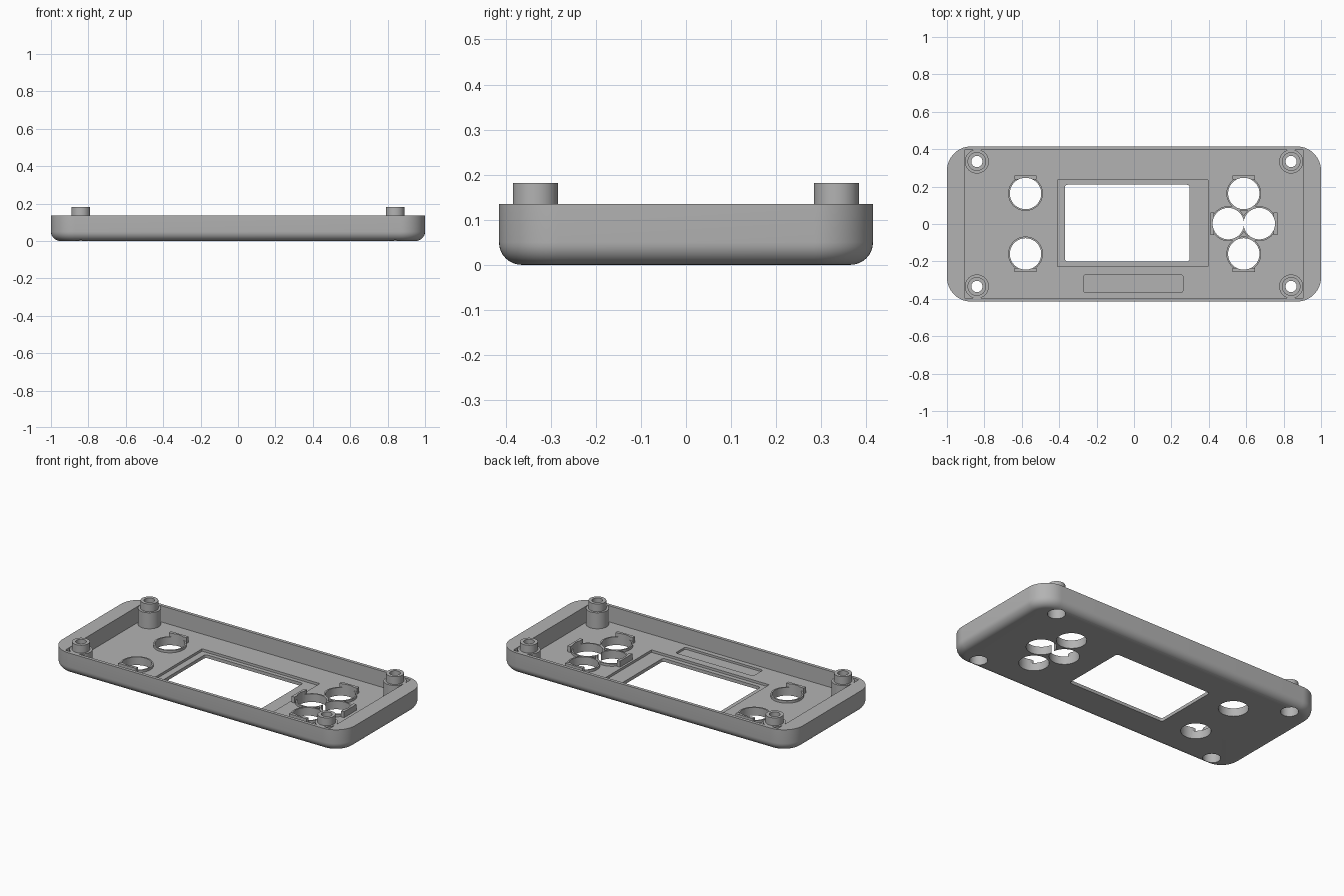
import bpy, bmesh, math

cube = bpy.data.objects.get("Cube")
if cube:
    bpy.data.objects.remove(cube, do_unlink=True)

RIM, FLOOR = 0.135, 0.035

grey = bpy.data.materials.new("plain grey plastic")
grey.use_nodes = True
grey.diffuse_color = (0.45, 0.45, 0.45, 1)
grey.node_tree.nodes["Principled BSDF"].inputs["Base Color"].default_value = (0.45, 0.45, 0.45, 1)


def outline(hx, hy, r, n):
    """Rounded rectangle around the origin, counter-clockwise."""
    pts = []
    for k, (sx, sy) in enumerate(((1, 1), (-1, 1), (-1, -1), (1, -1))):
        for i in range(n + 1):
            a = math.pi / 2 * (k + i / n)
            pts.append((sx * (hx - r) + r * math.cos(a), sy * (hy - r) + r * math.sin(a)))
    return pts


def loft(name, loops):
    """Closed solid through a stack of (points, z) loops."""
    bm = bmesh.new()
    rings = [[bm.verts.new((x, y, z)) for x, y in pts] for pts, z in loops]
    n = len(rings[0])
    for low, high in zip(rings, rings[1:]):
        for i in range(n):
            j = (i + 1) % n
            bm.faces.new((low[i], low[j], high[j], high[i]))
    bm.faces.new(rings[0][::-1])
    bm.faces.new(rings[-1])
    mesh = bpy.data.meshes.new(name)
    bm.to_mesh(mesh)
    bm.free()
    obj = bpy.data.objects.new(name, mesh)
    bpy.context.collection.objects.link(obj)
    mesh.materials.append(grey)
    return obj


def cylinder(name, x, y, r, z0, z1, n=64):
    pts = [(x + r * math.cos(2 * math.pi * i / n), y + r * math.sin(2 * math.pi * i / n))
           for i in range(n)]
    return loft(name, [(pts, z0), (pts, z1)])


def box(name, x0, x1, y0, y1, z0, z1, r=0):
    cx, cy = (x0 + x1) / 2, (y0 + y1) / 2
    hx, hy = (x1 - x0) / 2, (y1 - y0) / 2
    if r:
        pts = [(cx + x, cy + y) for x, y in outline(hx, hy, r, 6)]
    else:
        pts = [(x1, y1), (x0, y1), (x0, y0), (x1, y0)]
    return loft(name, [(pts, z0), (pts, z1)])


def combine(part, operation):
    """Merge a part into the shell, or cut it away."""
    mod = shell.modifiers.new(part.name, "BOOLEAN")
    mod.operation = operation
    mod.solver = "EXACT"
    mod.object = part
    bpy.context.view_layer.objects.active = shell
    bpy.ops.object.modifier_apply(modifier=mod.name)
    bpy.data.objects.remove(part, do_unlink=True)


def add(part):
    combine(part, "UNION")


def cut(part):
    combine(part, "DIFFERENCE")


# Tray with rounded corners and a filleted underside
fillet, steps = 0.05, 8
levels = []
for i in range(steps + 1):
    a = math.pi / 2 * i / steps
    inset = fillet * (1 - math.sin(a))
    levels.append((outline(1 - inset, 0.415 - inset, 0.13 - inset, 14), fillet * (1 - math.cos(a))))
levels.append((outline(1, 0.415, 0.13, 14), RIM))
shell = loft("front_shell", levels)
cut(box("cavity", -0.905, 0.905, -0.395, 0.395, FLOOR, 0.3))

# Screw bosses with narrower pegs above the rim
corners = [(sx * 0.84, sy * 0.334) for sx in (-1, 1) for sy in (-1, 1)]
for x, y in corners:
    add(cylinder("screw_boss", x, y, 0.064, 0.02, RIM - 0.001))
    add(cylinder("boss_peg", x, y, 0.05, 0.1, 0.182))

# Button collars, each with a retaining tab on its outer side
buttons = [(-0.58, 0.163, 0, 1), (-0.58, -0.16, 0, -1),
           (0.587, 0.163, 0, 1), (0.587, -0.16, 0, -1),
           (0.504, 0.002, -1, 0), (0.67, 0.002, 1, 0)]
for x, y, dx, dy in buttons:
    add(cylinder("button_collar", x, y, 0.093, 0.02, FLOOR + 0.015))
for x, y, dx, dy in buttons:
    tx, ty = x + 0.086 * dx, y + 0.086 * dy
    hx, hy = (0.01, 0.06) if dx else (0.06, 0.01)
    add(box("button_tab", tx - hx, tx + hx, ty - hy, ty + hy, 0.022, FLOOR + 0.037))

# Button, screw and screw-head holes
for x, y, dx, dy in buttons:
    cut(cylinder("button_hole", x, y, 0.084, -0.1, 0.3))
for x, y in corners:
    cut(cylinder("screw_hole", x, y, 0.03, -0.1, 0.3, 48))
    cut(cylinder("screw_head_recess", x, y, 0.05, -0.1, 0.07, 48))

# Screen seat and window, and the shallow slot in front of it
cut(box("screen_seat", -0.41, 0.395, -0.227, 0.235, 0.02, 0.3))
cut(box("screen_window", -0.37, 0.298, -0.2, 0.21, -0.1, 0.3, 0.015))
cut(box("slot_recess", -0.27, 0.262, -0.366, -0.272, 0.022, 0.3, 0.012))

# Smooth fillets and round walls, crisp edges elsewhere
bpy.ops.object.select_all(action="DESELECT")
shell.select_set(True)
bpy.context.view_layer.objects.active = shell
bpy.ops.object.shade_smooth_by_angle(angle=math.radians(30))
